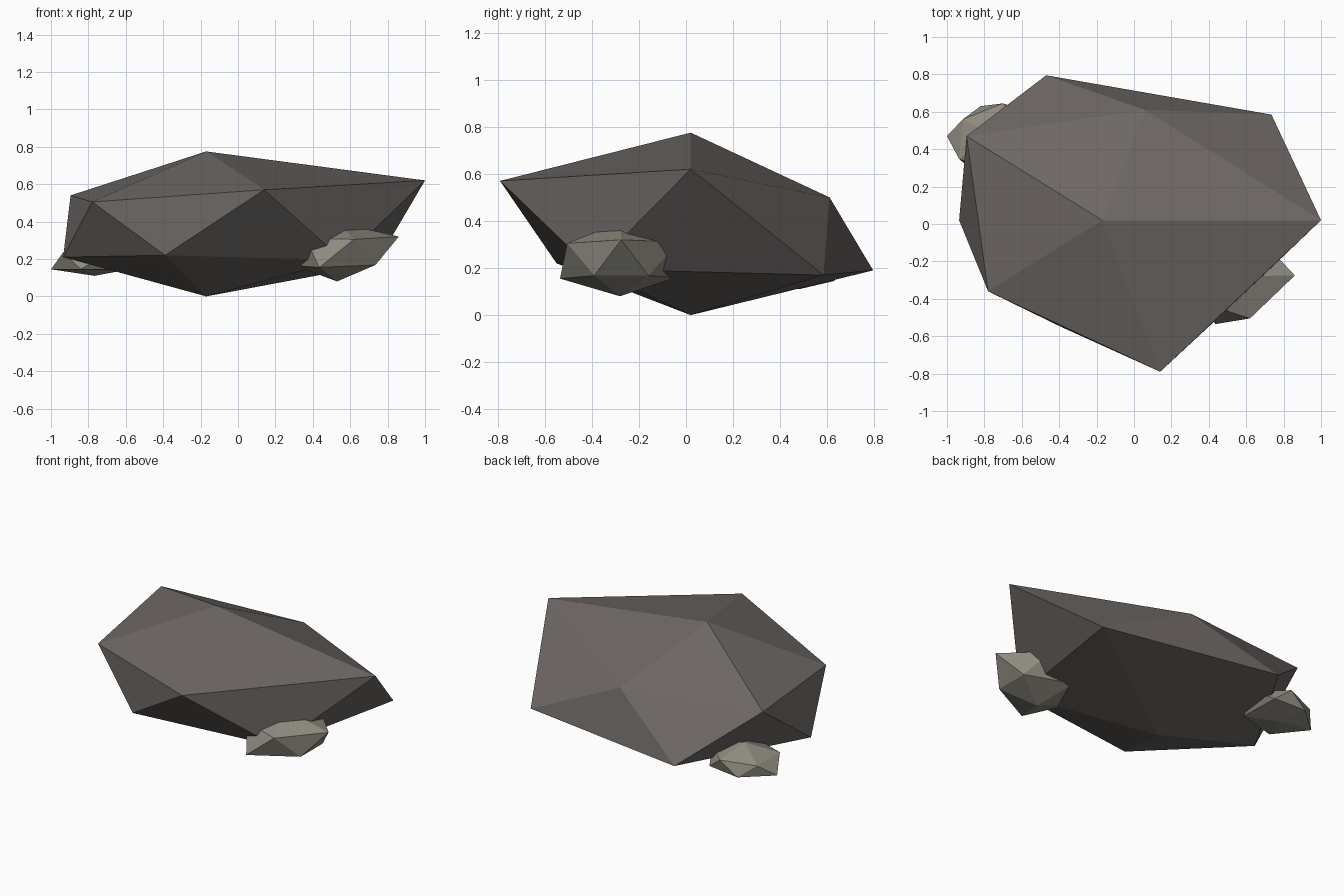
import bpy


def material(name, rgb):
    m = bpy.data.materials.new(name)
    m.diffuse_color = (*rgb, 1.0)
    return m


def rock(name, mat, top, upper, lower, bottom):
    """Twenty-sided faceted rock: two staggered rings of five, capped by two tips."""
    verts = [top, *upper, *lower, bottom]
    faces = []
    for i in range(5):
        j = (i + 1) % 5
        u0, u1, l0, l1 = 1 + i, 1 + j, 6 + i, 6 + j
        faces += [(0, u0, u1), (u0, l0, u1), (u1, l0, l1), (11, l1, l0)]
    mesh = bpy.data.meshes.new(name)
    mesh.from_pydata(verts, [], faces)
    mesh.materials.append(mat)
    obj = bpy.data.objects.new(name, mesh)
    bpy.context.collection.objects.link(obj)
    return obj


dark_stone = material("dark_stone", (0.155, 0.138, 0.129))
pale_stone = material("pale_stone", (0.27, 0.255, 0.213))

# Large boulder
rock("boulder", dark_stone, (-0.17, 0.02, 0.775),
     [(0.14, -0.79, 0.57), (1.0, 0.02, 0.62), (0.06, 0.61, 0.50),
      (-0.895, 0.47, 0.54), (-0.78, -0.36, 0.505)],
     [(0.56, -0.40, 0.195), (0.735, 0.585, 0.17), (-0.47, 0.795, 0.19),
      (-0.935, 0.02, 0.21), (-0.39, -0.55, 0.22)],
     (-0.17, 0.02, 0.0))

# Small stone at the front right
rock("front_pebble", pale_stone, (0.53, -0.28, 0.395),
     [(0.62, -0.505, 0.305), (0.86, -0.275, 0.32), (0.63, -0.03, 0.31),
      (0.36, -0.13, 0.31), (0.36, -0.42, 0.31)],
     [(0.735, -0.39, 0.168), (0.735, -0.16, 0.168), (0.44, -0.04, 0.16),
      (0.30, -0.28, 0.165), (0.435, -0.535, 0.155)],
     (0.53, -0.28, 0.08))

# Small stone at the back left
rock("back_pebble", pale_stone, (-0.767, 0.48, 0.31),
     [(-0.69, 0.26, 0.235), (-0.53, 0.48, 0.235), (-0.70, 0.645, 0.235),
      (-0.915, 0.56, 0.22), (-0.935, 0.347, 0.235)],
     [(-0.58, 0.34, 0.145), (-0.60, 0.61, 0.155), (-0.82, 0.63, 0.145),
      (-1.0, 0.47, 0.145), (-0.84, 0.27, 0.145)],
     (-0.767, 0.48, 0.11))
